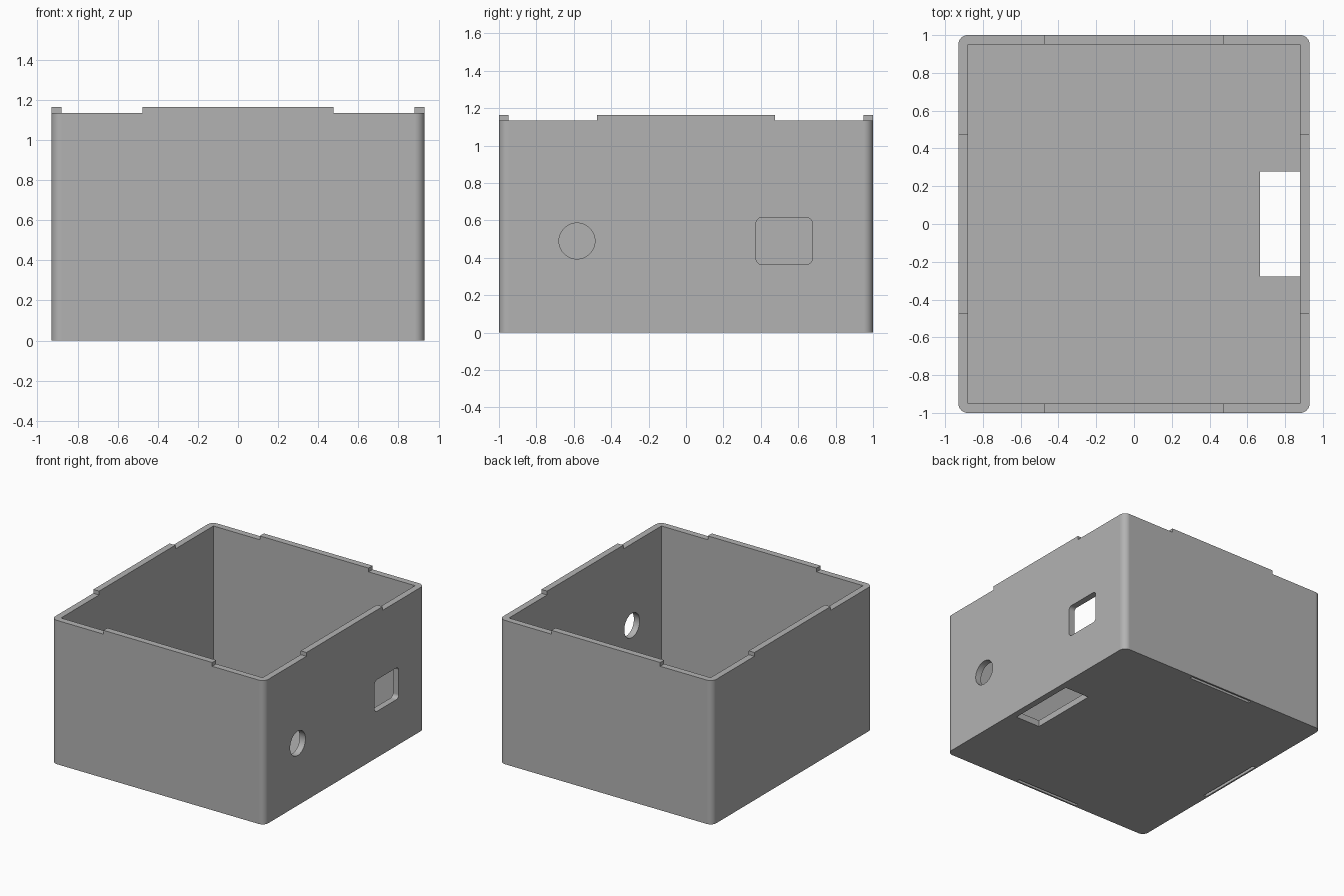
import bpy
import bmesh
from mathutils import Matrix, Vector

default_cube = bpy.data.objects.get("Cube")
if default_cube:
    bpy.data.objects.remove(default_cube, do_unlink=True)

HX, HY = 0.93, 1.0        # outer half sizes
WALL = 0.05
RIM, LIP = 1.135, 1.165   # rim height and raised lip height
LIP_HALF = 0.475
SLOT_HALF = 0.278

grey = bpy.data.materials.new("plain_grey")
grey.use_nodes = True
grey.diffuse_color = (0.45, 0.45, 0.45, 1)
grey.node_tree.nodes["Principled BSDF"].inputs["Base Color"].default_value = grey.diffuse_color


def to_object(name, bm):
    bmesh.ops.recalc_face_normals(bm, faces=bm.faces)
    mesh = bpy.data.meshes.new(name)
    bm.to_mesh(mesh)
    bm.free()
    mesh.materials.append(grey)
    obj = bpy.data.objects.new(name, mesh)
    bpy.context.collection.objects.link(obj)
    return obj


def block(name, low, high, radius=0, axis=2):
    """Box between two corners, with the edges along one axis rounded."""
    low, high = Vector(low), Vector(high)
    bm = bmesh.new()
    bmesh.ops.create_cube(bm, size=1)
    for v in bm.verts:
        v.co = (low + high) / 2 + v.co * (high - low)
    if radius:
        edges = [e for e in bm.edges
                 if abs((e.verts[0].co - e.verts[1].co).normalized()[axis]) > 0.9]
        bmesh.ops.bevel(bm, geom=edges, offset=radius, segments=10,
                        profile=0.5, affect='EDGES')
    return to_object(name, bm)


# Outer shell
box = block("open_box", (-HX, -HY, 0), (HX, HY, LIP), WALL)
bpy.context.view_layer.objects.active = box

cutters = [block("cavity", (WALL - HX, WALL - HY, WALL), (HX - WALL, HY - WALL, 2))]

# Lower rim at the corners, leaving a raised lip on each wall
for sx in (-1, 1):
    for sy in (-1, 1):
        xs = sorted((sx * LIP_HALF, sx * 2))
        ys = sorted((sy * LIP_HALF, sy * 2))
        cutters.append(block("rim_step", (xs[0], ys[0], RIM), (xs[1], ys[1], 2)))

# Rounded square port and round port in the left wall
cutters.append(block("square_port", (0.8, 0.375, 0.365), (1.1, 0.675, 0.615), 0.03, 0))
bm = bmesh.new()
bmesh.ops.create_cone(bm, cap_ends=True, segments=48, radius1=0.096, radius2=0.096, depth=0.3,
                      matrix=Matrix.Translation((0.95, -0.583, 0.49))
                      @ Matrix.Rotation(1.570796, 4, 'Y'))
cutters.append(to_object("round_port", bm))

# Opening through the floor
cutters.append(block("floor_opening", (0.667, -SLOT_HALF, -0.1), (HX - WALL, SLOT_HALF, 0.2)))

# Blind slots in the underside of the other three walls
IN, OUT, DEEP = 0.037, 0.013, 0.03
cutters.append(block("side_slot", (OUT - HX, -SLOT_HALF, -0.1), (IN - HX, SLOT_HALF, DEEP)))
cutters.append(block("front_slot", (-SLOT_HALF, OUT - HY, -0.1), (SLOT_HALF, IN - HY, DEEP)))
cutters.append(block("back_slot", (-SLOT_HALF, HY - IN, -0.1), (SLOT_HALF, HY - OUT, DEEP)))

# Cut everything out of the shell
for cutter in cutters:
    cutter.hide_render = True
    mod = box.modifiers.new("cut", 'BOOLEAN')
    mod.operation = 'DIFFERENCE'
    mod.solver = 'EXACT'
    mod.object = cutter
    bpy.ops.object.modifier_apply(modifier=mod.name)
    bpy.data.objects.remove(cutter, do_unlink=True)

# Smooth rounded corners while the walls stay flat
bpy.ops.object.select_all(action='DESELECT')
box.select_set(True)
bpy.ops.object.shade_smooth_by_angle(angle=0.52)
weighted = box.modifiers.new("flat_walls", 'WEIGHTED_NORMAL')
weighted.keep_sharp = True
